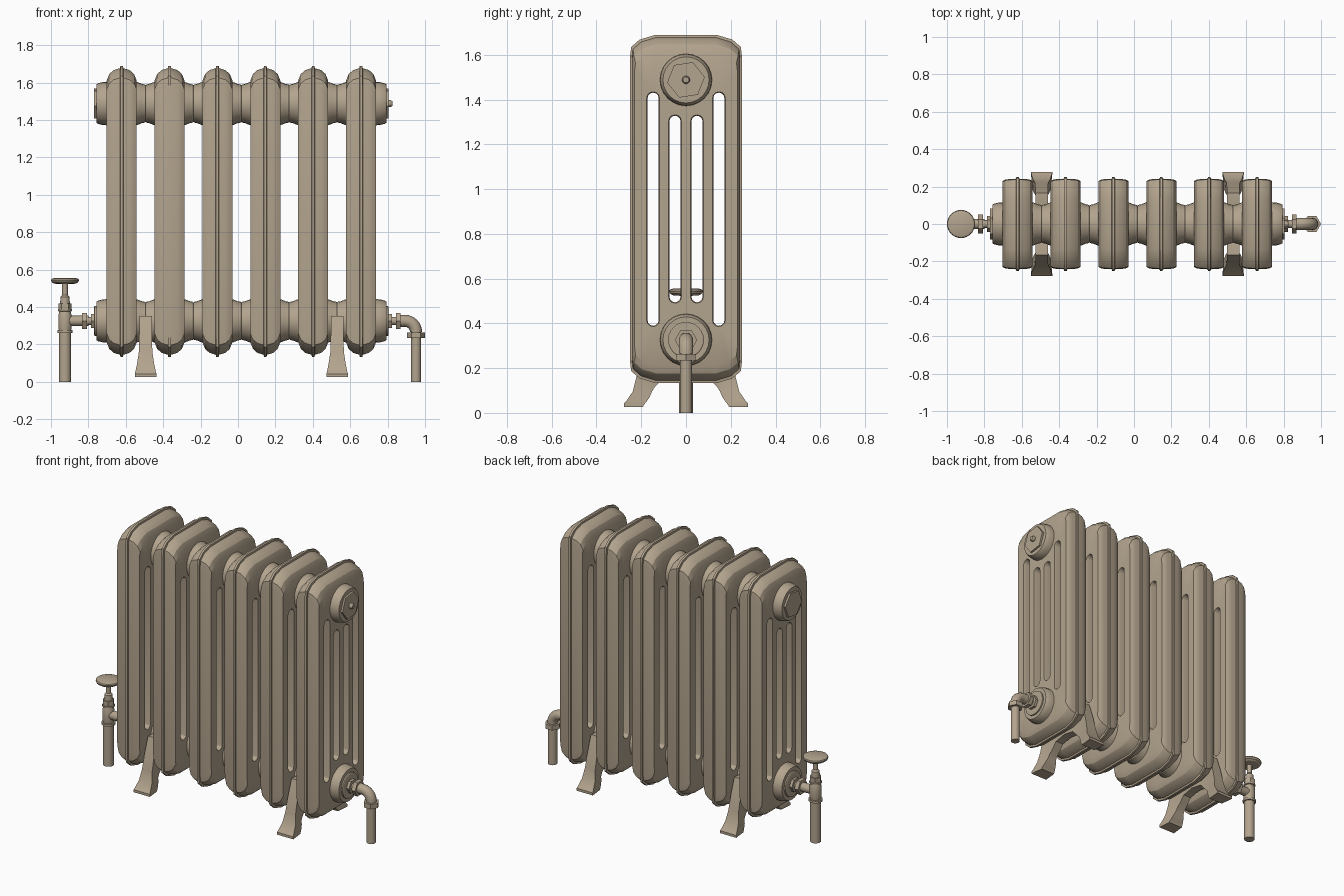
import bpy, bmesh, math

if "Cube" in bpy.data.objects:
    bpy.data.objects.remove(bpy.data.objects["Cube"])

mat = bpy.data.materials.new("warm_taupe_paint")
mat.diffuse_color = (0.45, 0.37, 0.27, 1)
mat.use_nodes = True
mat.node_tree.nodes["Principled BSDF"].inputs["Base Color"].default_value = mat.diffuse_color

X0, STEP = 0.018, 0.256           # middle of the body, section spacing
ZT, ZB = 1.488, 0.326             # upper and lower hub heights
centres = [X0 + STEP * (i - 2.5) for i in range(6)]


def finish(bm, name):
    bmesh.ops.recalc_face_normals(bm, faces=bm.faces[:])
    me = bpy.data.meshes.new(name)
    bm.to_mesh(me)
    bm.free()
    me.materials.append(mat)
    ob = bpy.data.objects.new(name, me)
    bpy.context.collection.objects.link(ob)
    return ob


def bridge(bm, rings):
    for a, b in zip(rings, rings[1:]):
        n = len(a)
        for i in range(n):
            bm.faces.new((a[i], a[(i + 1) % n], b[(i + 1) % n], b[i]))


def loft(name, rings):
    bm = bmesh.new()
    vr = [[bm.verts.new(p) for p in r] for r in rings]
    bridge(bm, vr)
    bm.faces.new(vr[0])
    bm.faces.new(vr[-1])
    return finish(bm, name)


def lathe(name, prof, axis, loc, segs=24, phase=0.0):
    """prof: (position along axis, radius); loc: the two other coordinates"""
    rings = []
    for h, r in prof:
        ring = []
        for i in range(segs):
            a = phase + 2 * math.pi * i / segs
            u, v = loc[0] + r * math.cos(a), loc[1] + r * math.sin(a)
            ring.append((h, u, v) if axis == 'x' else (u, v, h))
        rings.append(ring)
    return loft(name, rings)


# ---- radiator section: ridged rounded plate with four through slots
def section_mesh():
    bm = bmesh.new()
    corner = [(1, .88), (.98, .932), (.83, .974), (.56, 1)]
    outline = corner + [(-y, z) for y, z in corner[::-1]]
    outline += [(-y, -z) for y, z in outline]
    half = [(-.08, .23, .70), (-.066, .237, .735), (-.042, .241, .756),
            (-.009, .242, .766), (-.007, .25, .777)]
    prof = half + [(-x, a, b) for x, a, b in half[::-1]]
    rings = [[bm.verts.new((x, y * a, .911 + z * b)) for y, z in outline]
             for x, a, b in prof]
    bridge(bm, rings)
    caps = [[rings[0]], [rings[-1]]]
    for yc, lo, hi in ((-.147, .385, 1.435), (-.049, .49, 1.332),
                       (.049, .49, 1.332), (.147, .385, 1.435)):
        loops = []
        for x, w in ((-.08, .029), (-.068, .025), (.068, .025), (.08, .029)):
            pts = []
            for k in range(14):
                a = math.pi * (k % 7) / 6 + (math.pi if k > 6 else 0)
                zc = hi - .029 if k < 7 else lo + .029
                pts.append(bm.verts.new((x, yc + w * math.cos(a), zc + w * math.sin(a))))
            loops.append(pts)
        bridge(bm, loops)
        caps[0].append(loops[0])
        caps[1].append(loops[-1])
    for cap, nx in zip(caps, (-1, 1)):
        edges = [bm.edges.get((l[i], l[i - 1])) for l in cap for i in range(len(l))]
        bmesh.ops.triangle_fill(bm, edges=edges, use_beauty=True, normal=(nx, 0, 0))
    return finish(bm, "section_1")


first = section_mesh()
first.location.x = centres[0]
for i in range(1, 6):
    ob = bpy.data.objects.new("section_%d" % (i + 1), first.data)
    ob.location.x = centres[i]
    bpy.context.collection.objects.link(ob)

# ---- hubs joining the sections, and end hubs
for lvl, z in (("upper", ZT), ("lower", ZB)):
    for i in range(5):
        m = (centres[i] + centres[i + 1]) / 2
        lathe("%s_hub_%d" % (lvl, i + 1),
              [(m - .06, .117), (m - .042, .114), (m - .02, .105), (m - .004, .102),
               (m, .098), (m + .004, .102), (m + .02, .105), (m + .042, .114),
               (m + .06, .117)], 'x', (0, z))
    for side, s in (("left", -1), ("right", 1)):
        e = centres[0 if s < 0 else 5] + s * .07
        lathe("%s_%s_end_hub" % (lvl, side),
              [(e, .117), (e + s * .03, .115), (e + s * .055, .109), (e + s * .065, .103)],
              'x', (0, z))
        o = e + s * .06
        if lvl == "upper":
            lathe("%s_hex_plug" % side, [(o, .085), (o + s * .017, .085)],
                  'x', (0, z), 6, .15)
        else:
            lathe("%s_bushing" % side, [(o, .08), (o + s * .014, .08), (o + s * .017, .075)],
                  'x', (0, z))
            lathe("%s_bushing_nut" % side, [(o, .044), (o + s * .035, .044)],
                  'x', (0, z), 6)
            lathe("%s_union_pipe" % side, [(o, .022), (o + s * .085, .022)],
                  'x', (0, z), 16)
            lathe("%s_union_nut" % side, [(o + s * .056, .05), (o + s * .082, .05)],
                  'x', (0, z), 6)

# ---- air vent on the upper right plug
lathe("air_vent", [(.79, .018), (.815, .018), (.825, .013)], 'x', (0, ZT), 12)

# ---- left valve with hand wheel
VX = -.925
lathe("valve_branch", [(-.80, .028), (VX, .028)], 'x', (0, ZB), 16)
lathe("valve_pipe", [(0, .032), (.27, .032)], 'z', (VX, 0), 20)
lathe("valve_body", [(.262, .041), (.276, .041), (.277, .033), (.30, .036), (.355, .036),
                     (.375, .03), (.378, .037), (.388, .037)], 'z', (VX, 0), 20)
lathe("valve_bonnet", [(.38, .036), (.42, .036)], 'z', (VX, 0), 6)
lathe("valve_stem", [(.42, .026), (.455, .024), (.465, .015), (.53, .015)], 'z', (VX, 0), 16)
lathe("hand_wheel", [(.523, .022), (.525, .058), (.533, .071), (.543, .075), (.55, .072),
                     (.555, .06)], 'z', (VX, 0), 32)

# ---- right elbow and return pipe
PX, R, B = .952, .032, .06
path = [(.86, ZB, math.pi / 2)]
for k in range(9):
    a = math.pi / 2 * (1 - k / 8)
    path.append((PX - B + B * math.cos(a), ZB - B + B * math.sin(a), a))
loft("elbow", [[(x + R * math.cos(t) * math.cos(a), R * math.sin(t),
                 z + R * math.cos(t) * math.sin(a))
                for t in (2 * math.pi * j / 16 for j in range(16))] for x, z, a in path])
lathe("elbow_nut", [(.234, .048), (.264, .048)], 'z', (PX, 0), 6)
lathe("return_pipe", [(0, .027), (.28, .027)], 'z', (PX, 0), 20)

# ---- feet: arched brackets under the lower hubs (outer y,z / inner y,z / half width)
side = [(.08, .35, .08, .18, .033), (.165, .353, .115, .14, .033), (.2, .25, .14, .115, .034),
        (.222, .16, .152, .095, .036), (.238, .095, .162, .072, .046),
        (.265, .056, .178, .048, .054), (.277, .043, .188, .036, .058),
        (.277, .027, .192, .027, .058)]
full = [(-a, b, -c, d, w) for a, b, c, d, w in side[::-1]] + [(0, .33, 0, .195, .033)] + side
for name, i in (("left_foot", 0), ("right_foot", 4)):
    m = (centres[i] + centres[i + 1]) / 2
    loft(name, [[(m - w, a, b), (m + w, a, b), (m + w * .85, c, d), (m - w * .85, c, d)]
                for a, b, c, d, w in full])

# ---- smooth shading with sharp edges kept
for ob in bpy.context.collection.objects:
    ob.select_set(True)
bpy.context.view_layer.objects.active = first
bpy.ops.object.shade_smooth_by_angle(angle=math.radians(25))
